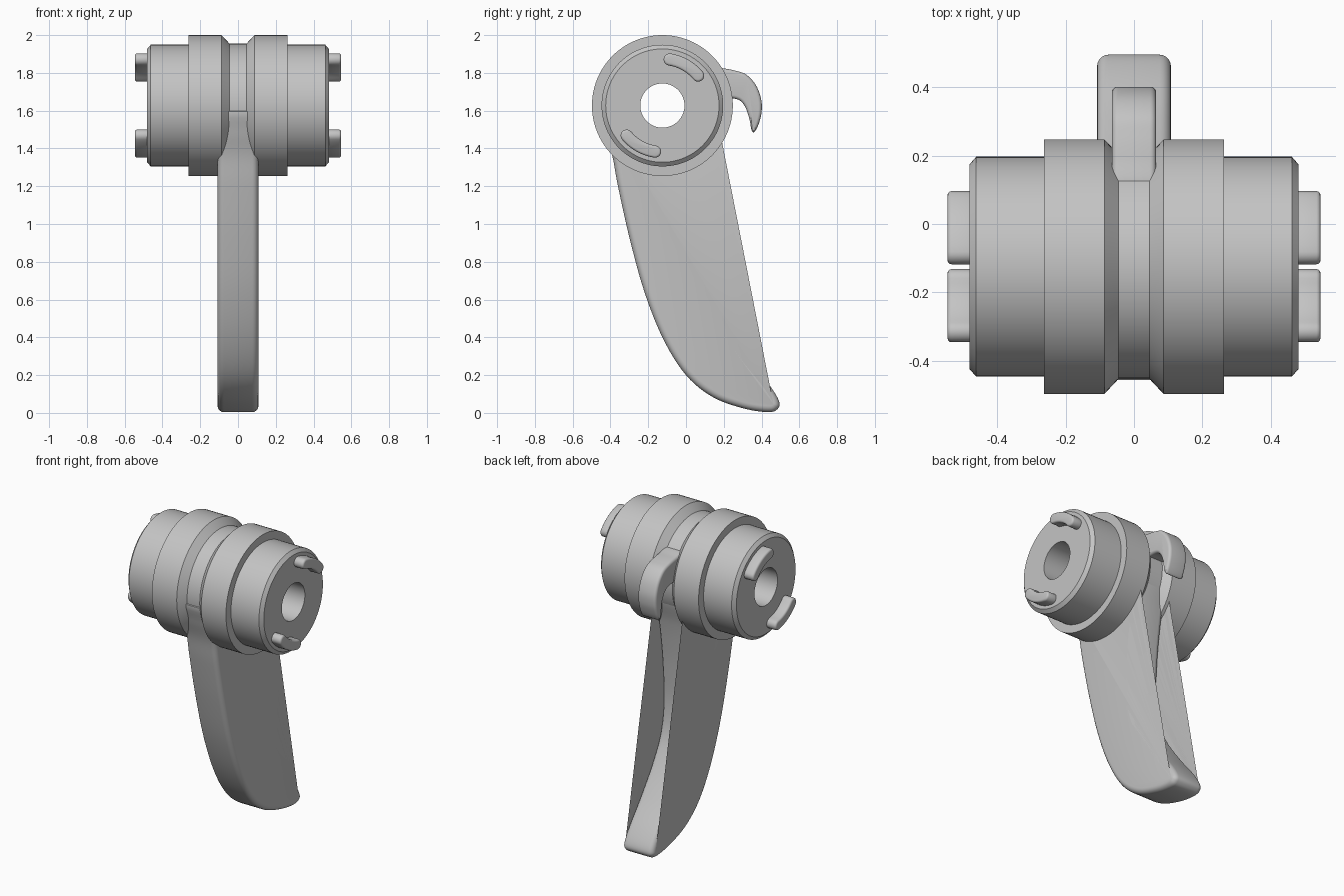
import bpy, bmesh, math
from mathutils import Vector

if "Cube" in bpy.data.objects:
    bpy.data.objects.remove(bpy.data.objects["Cube"], do_unlink=True)

GREY = (0.55, 0.55, 0.55, 1)
metal = bpy.data.materials.new("plain grey")
metal.use_nodes = True
metal.diffuse_color = GREY
metal.node_tree.nodes["Principled BSDF"].inputs["Base Color"].default_value = GREY

HUB_Y, HUB_Z = -0.125, 1.627


def loft(name, rings, closed=False):
    """Skin consecutive rings of points; cap the ends or join them."""
    bm = bmesh.new()
    loops = [[bm.verts.new(p) for p in ring] for ring in rings]
    pairs = list(zip(loops, loops[1:]))
    if closed:
        pairs.append((loops[-1], loops[0]))
    else:
        bm.faces.new(loops[0])
        bm.faces.new(loops[-1])
    for a, b in pairs:
        for i in range(len(a)):
            j = (i + 1) % len(a)
            bm.faces.new((a[i], a[j], b[j], b[i]))
    bmesh.ops.recalc_face_normals(bm, faces=bm.faces)
    mesh = bpy.data.meshes.new(name)
    bm.to_mesh(mesh)
    bm.free()
    mesh.materials.append(metal)
    obj = bpy.data.objects.new(name, mesh)
    bpy.context.collection.objects.link(obj)
    bpy.ops.object.select_all(action="DESELECT")
    obj.select_set(True)
    bpy.context.view_layer.objects.active = obj
    bpy.ops.object.shade_smooth_by_angle(angle=math.radians(32))
    return obj


def smooth_outline(points, steps=6):
    """Closed Catmull-Rom curve through the points."""
    pts = [Vector(p) for p in points]
    n, out = len(pts), []
    for i in range(n):
        a, b, c, d = (pts[(i + k) % n] for k in (-1, 0, 1, 2))
        for s in range(steps):
            t = s / steps
            out.append(0.5 * (2 * b + (c - a) * t + (2 * a - 5 * b + 4 * c - d) * t * t
                              + (3 * b - a - 3 * c + d) * t ** 3))
    return out


def rounded_slab(name, outline, x0, x1, radius, segments=5):
    """Extrude a (y, z) outline along x with rounded rims."""
    n = len(outline)
    area = sum(outline[i - 1].cross(outline[i]) for i in range(n))
    sign = 1 if area > 0 else -1
    inward = []
    for i in range(n):
        t = (outline[(i + 1) % n] - outline[i - 1]).normalized()
        inward.append(Vector((-t.y, t.x)) * sign)
    arc = [k / segments * math.pi / 2 for k in range(segments + 1)]
    levels = [(x0 + radius * (1 - math.sin(a)), radius * (1 - math.cos(a))) for a in reversed(arc)]
    levels += [(x1 - radius * (1 - math.sin(a)), radius * (1 - math.cos(a))) for a in arc]
    rings = [[(x, *(p + d * inset)) for p, d in zip(outline, inward)] for x, inset in levels]
    return loft(name, rings)


# Hub: turned barrel with two flanges, a chamfered groove and a through bore
half = [(0.045, 0.328), (0.087, 0.373), (0.263, 0.373), (0.263, 0.322),
        (0.462, 0.322), (0.481, 0.300), (0.481, 0.117)]
profile = [(-x, r) for x, r in reversed(half)] + half
SIDES = 96
angles = [2 * math.pi * i / SIDES for i in range(SIDES)]
loft("hub", [[(x, HUB_Y + r * math.cos(a), HUB_Z + r * math.sin(a)) for a in angles]
             for x, r in profile], closed=True)

# Lever: curved handle that runs into the groove
lever = [(-.45, 1.6), (-.43, 1.49), (-.39, 1.36), (-.36, 1.2), (-.30, .93), (-.22, .64),
         (-.12, .39), (0, .2), (.14, .085), (.3, .025), (.43, .004), (.482, .018),
         (.493, .06), (.44, .15), (.32, .3), (.2, .47), (.12, .63), (.09, .82),
         (.1, 1.05), (.12, 1.23), (.145, 1.38), (.18, 1.53), (.1, 1.49),
         (-.02, 1.43), (-.15, 1.42), (-.3, 1.47)]
rounded_slab("lever", smooth_outline(lever), -0.108, 0.108, 0.033)

# Hook: small curved claw behind the hub
hook = [(.10, 1.835), (.19, 1.825), (.26, 1.812), (.32, 1.79), (.37, 1.735), (.398, 1.66),
        (.4, 1.59), (.385, 1.53), (.367, 1.493), (.354, 1.486), (.345, 1.505),
        (.337, 1.55), (.318, 1.61), (.29, 1.65), (.25, 1.665), (.19, 1.67),
        (.12, 1.68), (.08, 1.75)]
rounded_slab("hook", smooth_outline(hook), -0.065, 0.065, 0.018)

# Drive lugs: two curved beans on each end face
ARC_R, LUG_R, A0, A1 = 0.247, 0.032, math.radians(40), math.radians(81)


def lug_outline(turn):
    pts = []

    def add(radius, a):
        pts.append(Vector((HUB_Y, HUB_Z)) + radius * Vector((math.cos(a), math.sin(a))))

    def cap(a, start):
        centre = Vector((HUB_Y, HUB_Z)) + ARC_R * Vector((math.cos(a), math.sin(a)))
        for k in range(1, 10):
            b = start + math.pi * k / 10
            pts.append(centre + LUG_R * Vector((math.cos(b), math.sin(b))))

    steps = [A0 + turn + (A1 - A0) * k / 10 for k in range(11)]
    for a in steps:
        add(ARC_R + LUG_R, a)
    cap(steps[-1], steps[-1])
    for a in reversed(steps):
        add(ARC_R - LUG_R, a)
    cap(steps[0], steps[0] + math.pi)
    return pts


for side, x0, x1 in (("left", 0.46, 0.546), ("right", -0.546, -0.46)):
    for place, turn in (("upper", 0), ("lower", math.pi)):
        rounded_slab(f"{place}_{side}_lug", lug_outline(turn), x0, x1, 0.012, 3)
